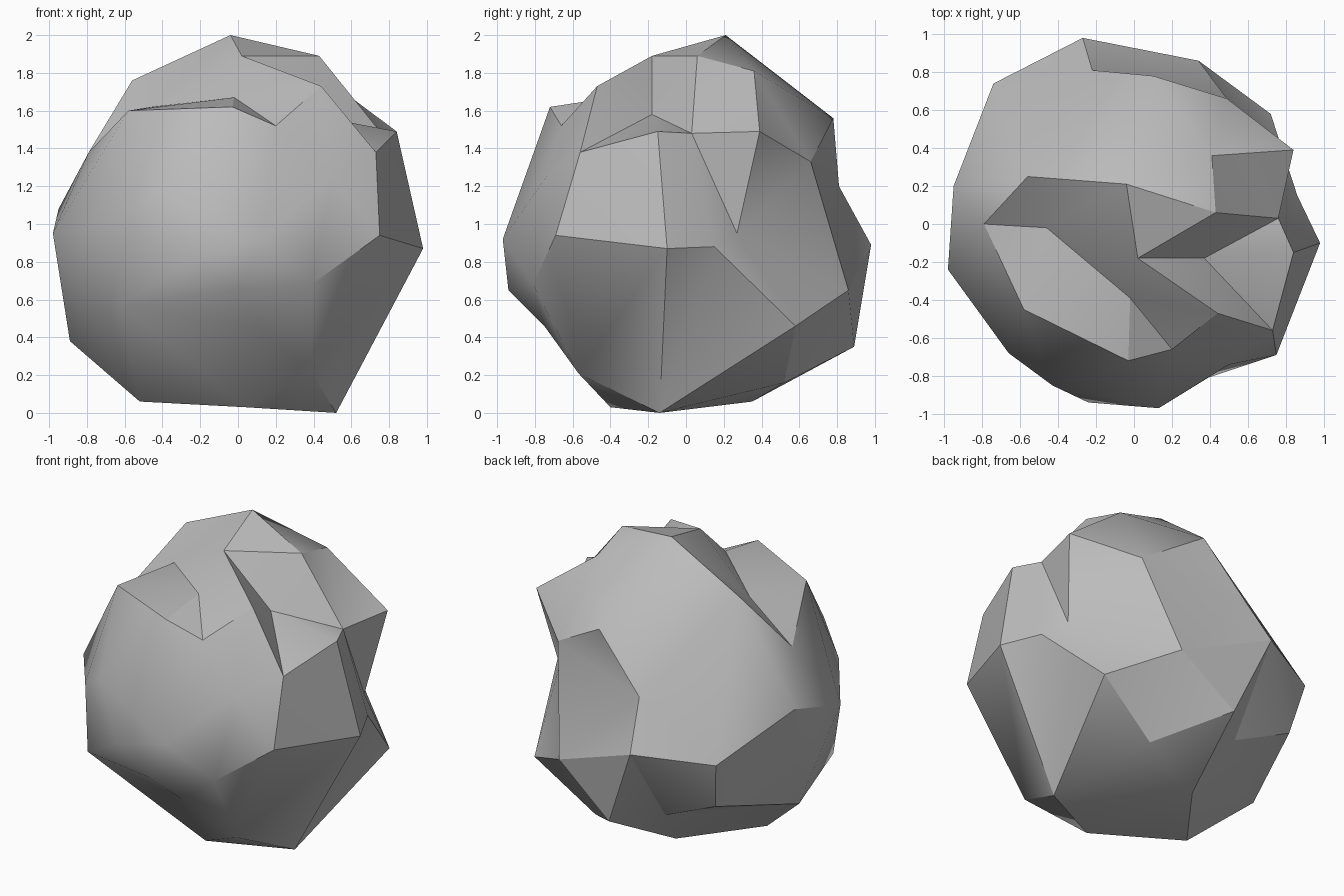
import bpy
import bmesh
import math
from mathutils import Vector

default_cube = bpy.data.objects.get("Cube")
if default_cube:
    bpy.data.objects.remove(default_cube, do_unlink=True)

# Corner points of the boulder, from the peak down to the foot
CORNERS = [
    # crown, with the foot of its front cliff
    (-.04, .21, 2), (.43, .06, 1.89), (.02, -.18, 1.89), (.41, .36, 1.81),
    (-.56, .25, 1.76), (-.02, -.39, 1.67), (.37, -.18, 1.58), (-.46, -.02, 1.62),
    # shoulder
    (.44, -.47, 1.73), (-.03, -.72, 1.62), (-.58, -.45, 1.6), (.2, -.66, 1.52),
    (.1, .78, 1.56), (.84, .39, 1.49), (.76, .03, 1.48), (.84, -.15, 1.49),
    (.73, -.56, 1.38), (-.79, 0, 1.38), (.49, .66, 1.33), (-.22, .81, 1.2),
    # waist
    (.5, -.74, 1.25), (-.43, -.85, 1.16), (-.95, .2, 1.08), (-.66, -.68, 1.01),
    (-.98, -.24, .95), (.98, -.1, .87), (.75, -.69, .94), (.13, -.97, .92),
    (-.24, -.94, .81), (-.27, .98, .89), (-.74, .74, .85),
    (.75, .27, .95), (.86, .15, .88),
    # skirt
    (.39, -.81, .68), (0, -.94, .65), (.34, .86, .65), (-.62, -.71, .57),
    (.11, -.75, .46), (.72, .58, .46), (-.78, -.45, .49), (-.89, .07, .38),
    (-.68, .66, .53),
    # foot
    (-.05, .89, .35), (-.28, .62, .35), (.31, .52, .16), (.39, -.57, .21),
    (.52, -.14, 0), (.04, -.4, .03), (-.17, .35, .06), (-.52, -.12, .06),
]
CENTRE = Vector((0, 0, 1))


def flat_colour(name, colour):
    material = bpy.data.materials.new(name)
    material.use_nodes = True
    material.diffuse_color = colour
    shader = material.node_tree.nodes["Principled BSDF"]
    shader.inputs["Base Color"].default_value = colour
    shader.inputs["Roughness"].default_value = 0.9
    return material


def star_surface(name, corners, centre):
    """Join corners on a sphere, then push each out to its own distance."""
    bm = bmesh.new()
    reach = {}
    for corner in corners:
        offset = Vector(corner) - centre
        reach[bm.verts.new(offset.normalized())] = offset.length
    bmesh.ops.convex_hull(bm, input=bm.verts[:])
    for vert, distance in reach.items():
        vert.co = centre + vert.co * distance
    bmesh.ops.recalc_face_normals(bm, faces=bm.faces[:])
    mesh = bpy.data.meshes.new(name)
    bm.to_mesh(mesh)
    bm.free()
    shape = bpy.data.objects.new(name, mesh)
    bpy.context.collection.objects.link(shape)
    return shape


# Faceted boulder with dents, soft on shallow edges and crisp on steep ones
boulder = star_surface("boulder", CORNERS, CENTRE)
boulder.data.materials.append(flat_colour("stone grey", (.5, .5, .5, 1)))
bpy.ops.object.select_all(action="DESELECT")
boulder.select_set(True)
bpy.context.view_layer.objects.active = boulder
bpy.ops.object.shade_smooth_by_angle(angle=math.radians(30))
